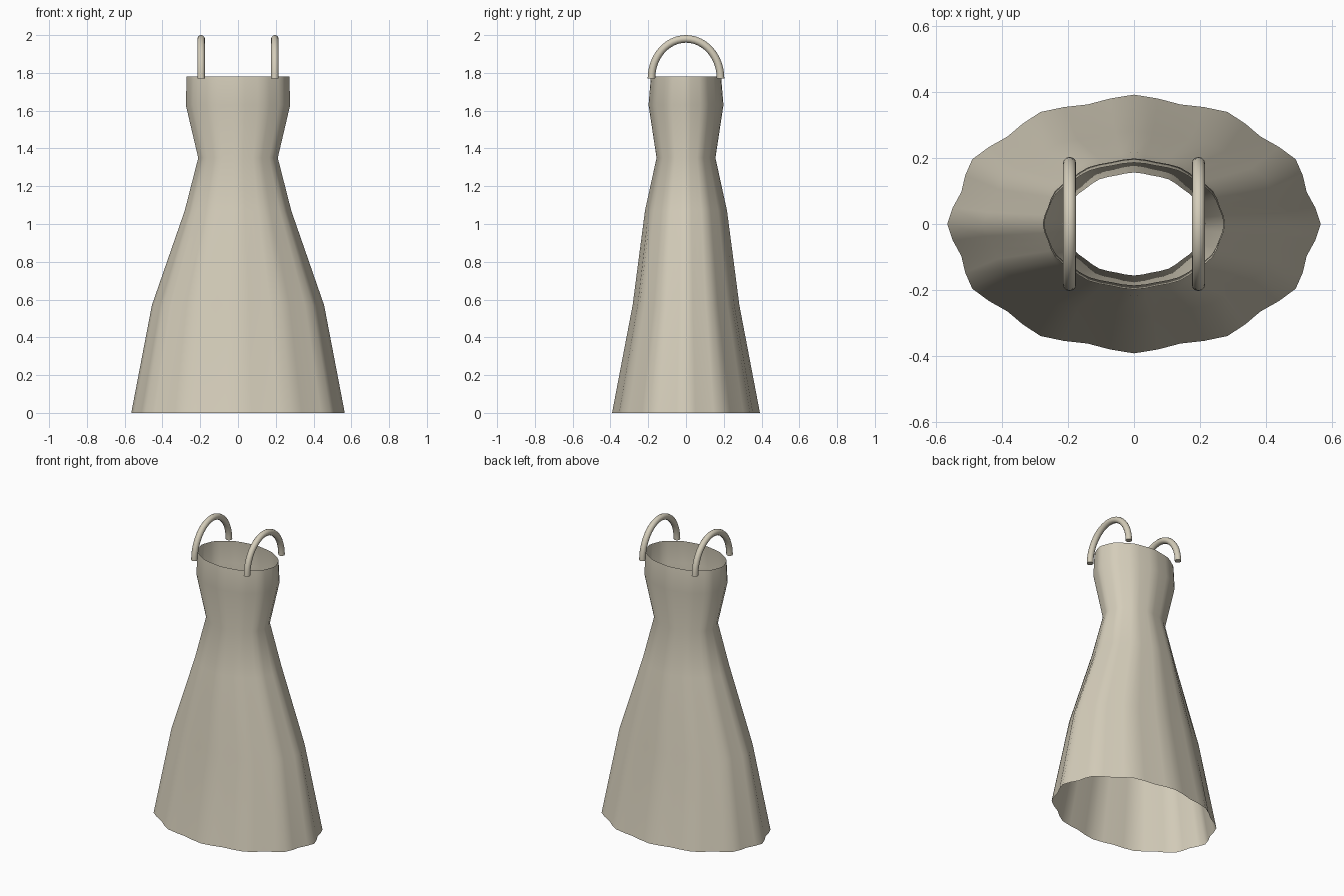
import bpy
import bmesh
from math import sin, cos, pi, tau
from mathutils import Vector

cube = bpy.data.objects.get("Cube")
if cube:
    bpy.data.objects.remove(cube, do_unlink=True)

fabric = bpy.data.materials.new("cream fabric")
fabric.use_nodes = True
colour = (0.66, 0.61, 0.49, 1)
fabric.diffuse_color = colour
fabric.node_tree.nodes["Principled BSDF"].inputs["Base Color"].default_value = colour


def loft(name, rings, capped=False):
    """Skin a list of closed rings into one smooth tube."""
    bm = bmesh.new()
    loops = [[bm.verts.new(p) for p in ring] for ring in rings]
    for low, high in zip(loops, loops[1:]):
        n = len(low)
        for i in range(n):
            j = (i + 1) % n
            bm.faces.new((low[i], low[j], high[j], high[i]))
    if capped:
        bm.faces.new(loops[0][::-1])
        bm.faces.new(loops[-1])
        bmesh.ops.recalc_face_normals(bm, faces=bm.faces)
    mesh = bpy.data.meshes.new(name)
    bm.to_mesh(mesh)
    bm.free()
    mesh.materials.append(fabric)
    obj = bpy.data.objects.new(name, mesh)
    bpy.context.collection.objects.link(obj)
    bpy.ops.object.select_all(action="DESELECT")
    obj.select_set(True)
    bpy.context.view_layer.objects.active = obj
    bpy.ops.object.shade_smooth_by_angle(angle=pi / 4)
    return obj


# Gown: height, half width, half depth, strength of the soft pleats
PROFILE = [
    (0.0, 0.553, 0.383, 0.022),
    (0.57, 0.447, 0.277, 0.02),
    (1.07, 0.278, 0.214, 0.015),
    (1.35, 0.208, 0.154, 0.012),
    (1.63, 0.273, 0.196, 0.012),
    (1.78, 0.269, 0.184, 0.01),
]
SIDES, PLEATS = 48, 12


def gown_ring(z, width, depth, pleat):
    ring = []
    for i in range(SIDES):
        t = tau * i / SIDES
        r = 1 + pleat * cos(PLEATS * t)
        ring.append((width * r * cos(t), depth * r * sin(t), z))
    return ring


loft("gown", [gown_ring(*level) for level in PROFILE])


# Straps: round tubes arching front to back over each shoulder
def strap(name, x, steps=24, sides=12, radius=0.02):
    half_span, rise, base = 0.183, 0.21, 1.77
    rings = []
    for k in range(steps + 1):
        a = pi * k / steps
        centre = Vector((x, -half_span * cos(a), base + rise * sin(a)))
        out = Vector((0, -rise * cos(a), half_span * sin(a))).normalized()
        side = Vector((1, 0, 0))
        rings.append([centre + radius * (cos(tau * i / sides) * out + sin(tau * i / sides) * side)
                      for i in range(sides)])
    return loft(name, rings, capped=True)


for label, x in (("left", 0.195), ("right", -0.195)):
    strap(label + "_strap", x)
